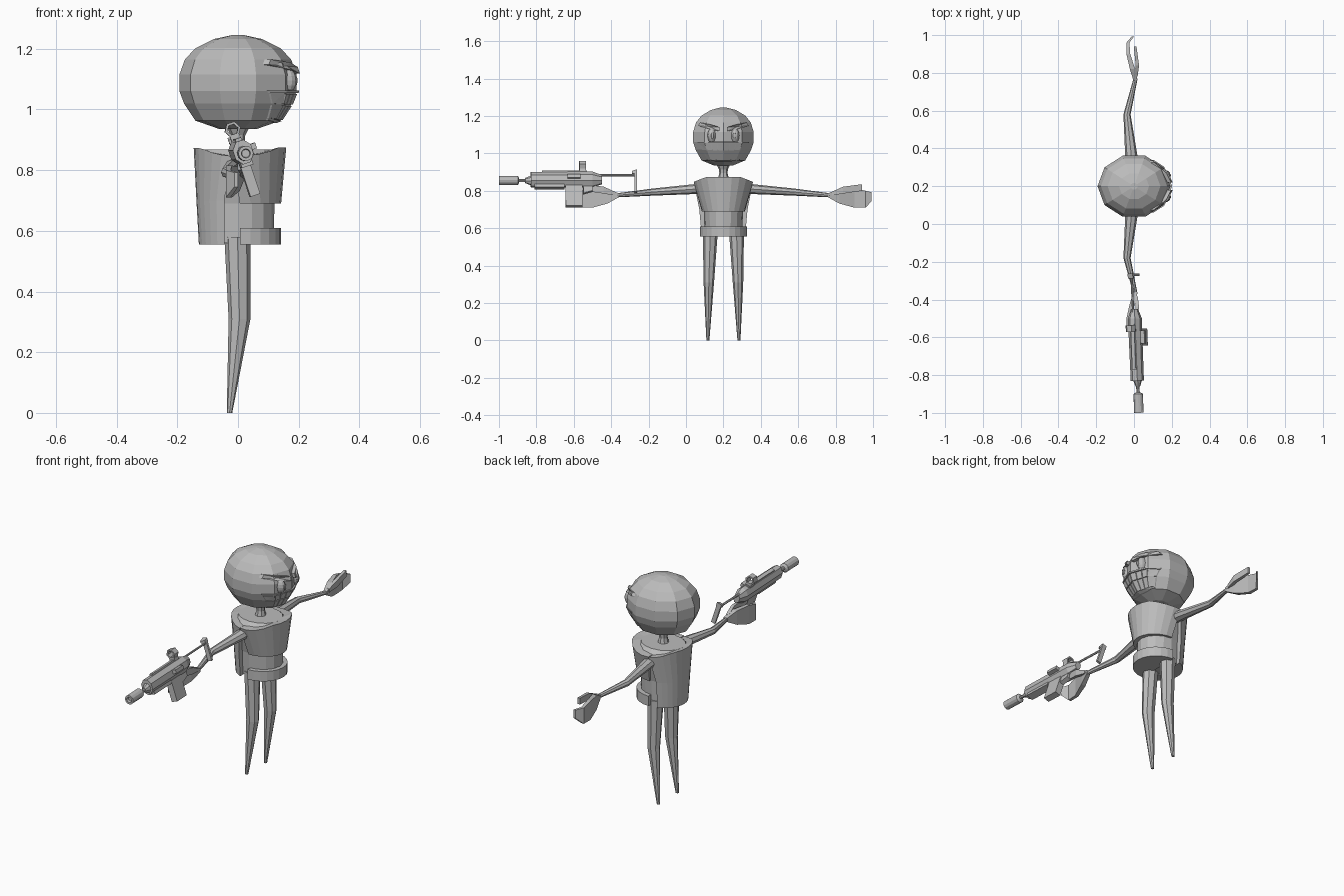
import bpy, bmesh
from math import cos, sin, pi, radians
from mathutils import Vector, Matrix
from mathutils.bvhtree import BVHTree

cube = bpy.data.objects.get("Cube")
if cube:
    bpy.data.objects.remove(cube)

grey = bpy.data.materials.new("plain grey")
grey.use_nodes = True
grey.diffuse_color = (0.5, 0.5, 0.5, 1)
grey.node_tree.nodes["Principled BSDF"].inputs["Base Color"].default_value = (0.5, 0.5, 0.5, 1)

MID = 0.2  # the figure's centre line in y


def finish(name, bm, matrix=Matrix()):
    bmesh.ops.recalc_face_normals(bm, faces=bm.faces)
    bm.transform(matrix)
    if matrix.determinant() < 0:
        bmesh.ops.reverse_faces(bm, faces=bm.faces)
    mesh = bpy.data.meshes.new(name)
    bm.to_mesh(mesh)
    bm.free()
    mesh.materials.append(grey)
    obj = bpy.data.objects.new(name, mesh)
    bpy.context.collection.objects.link(obj)
    return obj


def loft(name, rings, matrix=Matrix()):
    """Skin a list of point rings and close both ends with a fan."""
    bm = bmesh.new()
    loops = [[bm.verts.new(p) for p in ring] for ring in rings]
    n = len(loops[0])
    for a, b in zip(loops, loops[1:]):
        for i in range(n):
            j = (i + 1) % n
            bm.faces.new((a[i], a[j], b[j], b[i]))
    for loop in (loops[0], loops[-1]):
        c = bm.verts.new(sum((v.co for v in loop), Vector()) / n)
        for i in range(n):
            bm.faces.new((loop[i], loop[(i + 1) % n], c))
    return finish(name, bm, matrix)


def ring_z(x, y, z, rx, ry, n):
    return [(x + rx * cos(2 * pi * i / n), y + ry * sin(2 * pi * i / n), z) for i in range(n)]


def ring_y(x, y, z, rx, rz, n, turn=0.0):
    return [(x + rx * cos(2 * pi * i / n + turn), y, z + rz * sin(2 * pi * i / n + turn)) for i in range(n)]


def slab_y(x, y, half, z0, z1):
    return [(x - half, y, z0), (x + half, y, z0), (x + half, y, z1), (x - half, y, z1)]


# Head and neck
profile = [(0.06, 0.935), (0.14, 0.963), (0.178, 1.02), (0.193, 1.06), (0.193, 1.115),
           (0.175, 1.165), (0.14, 1.202), (0.08, 1.232), (0.02, 1.245)]
head = loft("head", [ring_z(0, MID, z, r, r * 0.88, 10) for r, z in profile])
loft("neck", [ring_z(0, MID, z, r, r, 8) for r, z in
              [(0.03, 0.86), (0.022, 0.895), (0.024, 0.915), (0.042, 0.95)]])

# Face plates follow the head surface
bm = bmesh.new()
bm.from_mesh(head.data)
surface = BVHTree.FromBMesh(bm)
bm.free()


def plate(name, corners, out):
    points = [surface.ray_cast(Vector((1, y, z)), Vector((-1, 0, 0)))[0] for y, z in corners]
    loft(name, [[p + Vector((d, 0, 0)) for p in points] for d in (-0.015, out)])


def mouth_point(f, row):
    drop = 0.085 * row
    half = 0.135 - 0.045 * row
    return MID + half * f, 1.055 - drop - 0.008 * row * (1 - f * f)


TEETH = 8
for row, (top, low) in enumerate([(0.04, 0.42), (0.47, 0.97)]):
    for i in range(TEETH):
        f0, f1 = [2 * (i + k) / TEETH - 1 for k in (0.06, 0.94)]
        plate(f"tooth_{row}_{i}", [mouth_point(f0, top), mouth_point(f1, top),
                                   mouth_point(f1, low), mouth_point(f0, low)], 0.006)
for i in range(TEETH):
    f0, f1 = 2 * i / TEETH - 1, 2 * (i + 1) / TEETH - 1
    for label, top, low in (("upper", -0.08, 0.0), ("lower", 1.0, 1.07)):
        plate(f"{label}_lip_{i}", [mouth_point(f0, top), mouth_point(f1, top),
                                   mouth_point(f1, low), mouth_point(f0, low)], 0.009)

for side, s in (("left", 1), ("right", -1)):
    bm = bmesh.new()
    bmesh.ops.create_uvsphere(bm, u_segments=12, v_segments=8, radius=1)
    finish(side + "_eye", bm, Matrix.Translation((0.163, MID + s * 0.062, 1.095))
           @ Matrix.Diagonal((0.03, 0.023, 0.04, 1)))
    bm = bmesh.new()
    bmesh.ops.create_uvsphere(bm, u_segments=8, v_segments=6, radius=1)
    finish(side + "_pupil", bm, Matrix.Translation((0.19, MID + s * 0.058, 1.095))
           @ Matrix.Diagonal((0.006, 0.009, 0.018, 1)))
    plate(side + "_brow", [(MID + s * y, z) for y, z in
                           [(0.02, 1.118), (0.075, 1.13), (0.135, 1.148), (0.125, 1.165), (0.07, 1.155), (0.02, 1.14)]], 0.02)


# Torso: an inner core, a back shell, a chest piece and a belt
def sector(z, rx, ry, start, end, slope=False, cx=0.006, n=12):
    pts = []
    for i in range(n + 1):
        t = radians(start + (end - start) * i / n)
        dy = ry * sin(t)
        drop = 0.4 * max(0, abs(dy) - 0.09) if slope else 0
        pts.append(Vector((cx + rx * cos(t), MID + dy, z - drop)))
    return pts


loft("torso_core", [ring_z(0.0, MID, z, rx, ry, 16) for z, rx, ry in
                    [(0.56, 0.118, 0.1), (0.69, 0.12, 0.105), (0.835, 0.13, 0.14), (0.868, 0.12, 0.1)]])
loft("back_shell", [sector(0.555, 0.135, 0.125, 112, 248), sector(0.7, 0.143, 0.138, 111, 249),
                    sector(0.873, 0.152, 0.16, 100, 260, True)])
loft("chest", [sector(0.69, 0.136, 0.115, -90, 90), sector(0.875, 0.153, 0.16, -99, 99, True)])
loft("belt", [sector(z, 0.135, 0.125, -90, 90) for z in (0.555, 0.61)])

# Limbs, built on the +y side and mirrored
mirror = Matrix.Translation((0, 2 * MID, 0)) @ Matrix.Diagonal((1, -1, 1, 1))
for side, m in (("left", Matrix()), ("right", mirror)):
    loft(side + "_leg", [ring_z(x, y, z, rx, ry, 8) for x, y, z, rx, ry in
                         [(-0.028, 0.283, 0, 0.009, 0.008), (0.005, 0.278, 0.31, 0.036, 0.028),
                          (-0.002, 0.27, 0.58, 0.043, 0.04)]], m)
    loft(side + "_arm", [ring_y(x, y, z, rx, rz, 8) for x, y, z, rx, rz in
                         [(-0.01, 0.30, 0.812, 0.034, 0.03), (-0.015, 0.37, 0.808, 0.032, 0.026),
                          (-0.037, 0.58, 0.793, 0.019, 0.019), (0.008, 0.77, 0.776, 0.011, 0.011)]], m)
    loft(side + "_hand", [slab_y(*r) for r in
                          [(0.008, 0.76, 0.011, 0.765, 0.787), (-0.008, 0.82, 0.014, 0.732, 0.81),
                           (-0.030, 0.90, 0.010, 0.71, 0.815), (-0.032, 0.96, 0.008, 0.71, 0.80),
                           (-0.006, 0.993, 0.006, 0.745, 0.792)]], m)
    loft(side + "_thumb", [slab_y(*r) for r in
                           [(0.010, 0.78, 0.009, 0.775, 0.795), (0.018, 0.84, 0.009, 0.785, 0.822),
                            (0.006, 0.94, 0.007, 0.80, 0.835)]], m)

# Gun, laid along y in its own frame, then rolled and yawed into the hand
gun = Matrix.Translation((0.012, -0.65, 0.855)) @ Matrix.Rotation(0.04, 4, "Z") @ Matrix.Rotation(-0.32, 4, "Y")


def gun_tube(name, stations, n=8, x=0.0, z=0.0):
    loft(name, [ring_y(x, y, z, rx, rz, n, pi / n) for y, rx, rz in stations], gun)


gun_tube("gun_body", [(-0.18, 0.034, 0.042), (0.15, 0.036, 0.044), (0.2, 0.018, 0.026)], 8, 0, 0.005)
gun_tube("gun_nose", [(-0.21, 0.012, 0.014), (-0.175, 0.024, 0.028)])
gun_tube("barrel", [(-0.26, 0.009, 0.009), (-0.16, 0.009, 0.009)])
# Hollow-ended muzzle
gun_tube("muzzle", [(-0.335, 0.013, 0.013), (-0.35, 0.015, 0.015), (-0.35, 0.025, 0.025),
                    (-0.25, 0.025, 0.025), (-0.243, 0.014, 0.014)], 12)
gun_tube("stock_rod", [(0.18, 0.006, 0.006), (0.385, 0.006, 0.006)], 6, 0, 0.03)


def gun_block(name, *stations):
    loft(name, [slab_y(*s) for s in stations], gun)


gun_block("magazine", (0, 0.005, 0.017, -0.145, -0.02), (0, 0.095, 0.017, -0.145, -0.02))
gun_block("grip", (0, 0.10, 0.013, -0.075, -0.01), (0, 0.15, 0.013, -0.06, -0.01))
gun_block("under_rail", (0, -0.16, 0.02, -0.044, -0.02), (0, 0.0, 0.02, -0.044, -0.02))
gun_block("top_rail", (0, -0.12, 0.01, 0.04, 0.053), (0, 0.12, 0.01, 0.04, 0.053))
gun_block("side_bolt", (0.04, 0.015, 0.014, 0.0, 0.02), (0.04, 0.085, 0.014, 0.0, 0.02))
gun_block("shoulder_plate", (0, 0.375, 0.012, -0.065, 0.05), (0, 0.388, 0.012, -0.065, 0.058))
gun_block("shoulder_pad_top", (0, 0.362, 0.014, 0.035, 0.05), (0, 0.388, 0.014, 0.035, 0.058))
gun_block("sight_foot", (0, 0.08, 0.016, 0.045, 0.062), (0, 0.115, 0.016, 0.045, 0.062))

# Hexagonal open sight
bm = bmesh.new()
outline = [(r, y) for r, y in [(0.018, 0.08), (0.027, 0.08), (0.027, 0.115), (0.018, 0.115)]]
hexes = [[bm.verts.new(p) for p in ring_y(0, y, 0.083, r, r, 6)] for r, y in outline]
for k in range(4):
    a, b = hexes[k], hexes[(k + 1) % 4]
    for i in range(6):
        bm.faces.new((a[i], a[(i + 1) % 6], b[(i + 1) % 6], b[i]))
finish("sight_ring", bm, gun)
